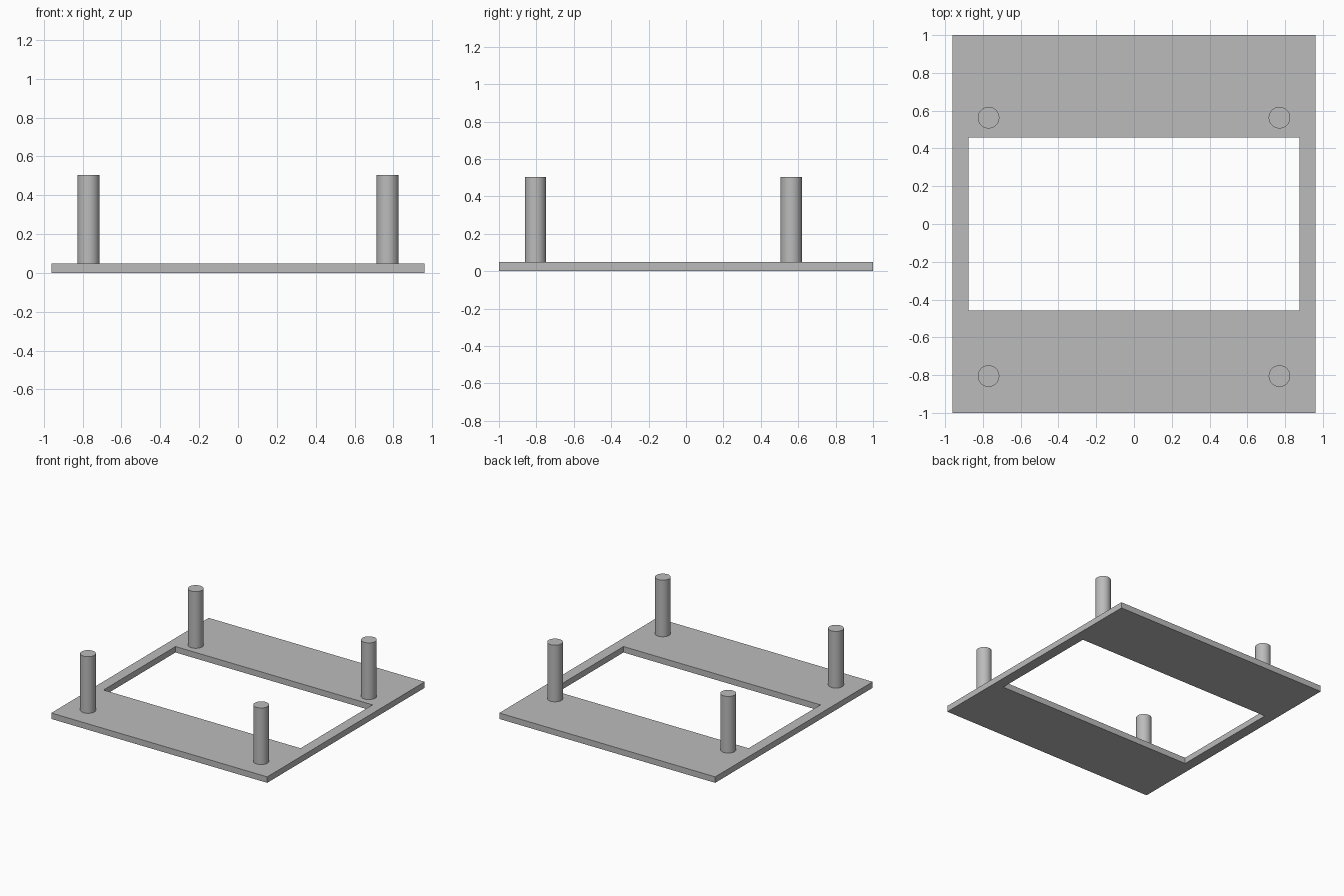
import bpy
import bmesh
from math import radians

cube = bpy.data.objects.get("Cube")
if cube:
    bpy.data.objects.remove(cube, do_unlink=True)

# Single plain grey
GREY = (0.5, 0.5, 0.5, 1.0)
grey = bpy.data.materials.new("plain_grey")
grey.use_nodes = True
grey.diffuse_color = GREY
grey.node_tree.nodes["Principled BSDF"].inputs["Base Color"].default_value = GREY

HALF_X, HALF_Y, THICK = 0.96, 1.0, 0.048
HOLE_X, HOLE_Y = 0.876, 0.457
POST_X, POST_FRONT, POST_BACK = 0.77, -0.805, 0.563
POST_RADIUS, POST_TOP = 0.057, 0.503


def link_mesh(name, bm):
    bmesh.ops.recalc_face_normals(bm, faces=bm.faces)
    mesh = bpy.data.meshes.new(name)
    bm.to_mesh(mesh)
    bm.free()
    mesh.materials.append(grey)
    obj = bpy.data.objects.new(name, mesh)
    bpy.context.collection.objects.link(obj)
    return obj


# Base plate: flat ring around the rectangular opening, extruded upwards
bm = bmesh.new()
corners = [(-1, -1), (1, -1), (1, 1), (-1, 1)]
outer = [bm.verts.new((sx * HALF_X, sy * HALF_Y, 0)) for sx, sy in corners]
inner = [bm.verts.new((sx * HOLE_X, sy * HOLE_Y, 0)) for sx, sy in corners]
ring = []
for i in range(4):
    j = (i + 1) % 4
    ring.append(bm.faces.new((outer[i], outer[j], inner[j], inner[i])))
raised = bmesh.ops.extrude_face_region(bm, geom=ring, use_keep_orig=True)
top = [v for v in raised["geom"] if isinstance(v, bmesh.types.BMVert)]
bmesh.ops.translate(bm, verts=top, vec=(0, 0, THICK))
link_mesh("base_plate", bm)


# Round posts standing on the plate
def add_post(name, x, y):
    height = POST_TOP - THICK
    bpy.ops.mesh.primitive_cylinder_add(
        vertices=48, radius=POST_RADIUS, depth=height,
        location=(x, y, THICK + height / 2))
    post = bpy.context.object
    post.name = name
    post.data.materials.append(grey)
    bpy.ops.object.shade_smooth_by_angle(angle=radians(30))


for side, sign in (("left", 1), ("right", -1)):
    add_post(f"front_{side}_post", sign * POST_X, POST_FRONT)
    add_post(f"back_{side}_post", sign * POST_X, POST_BACK)
